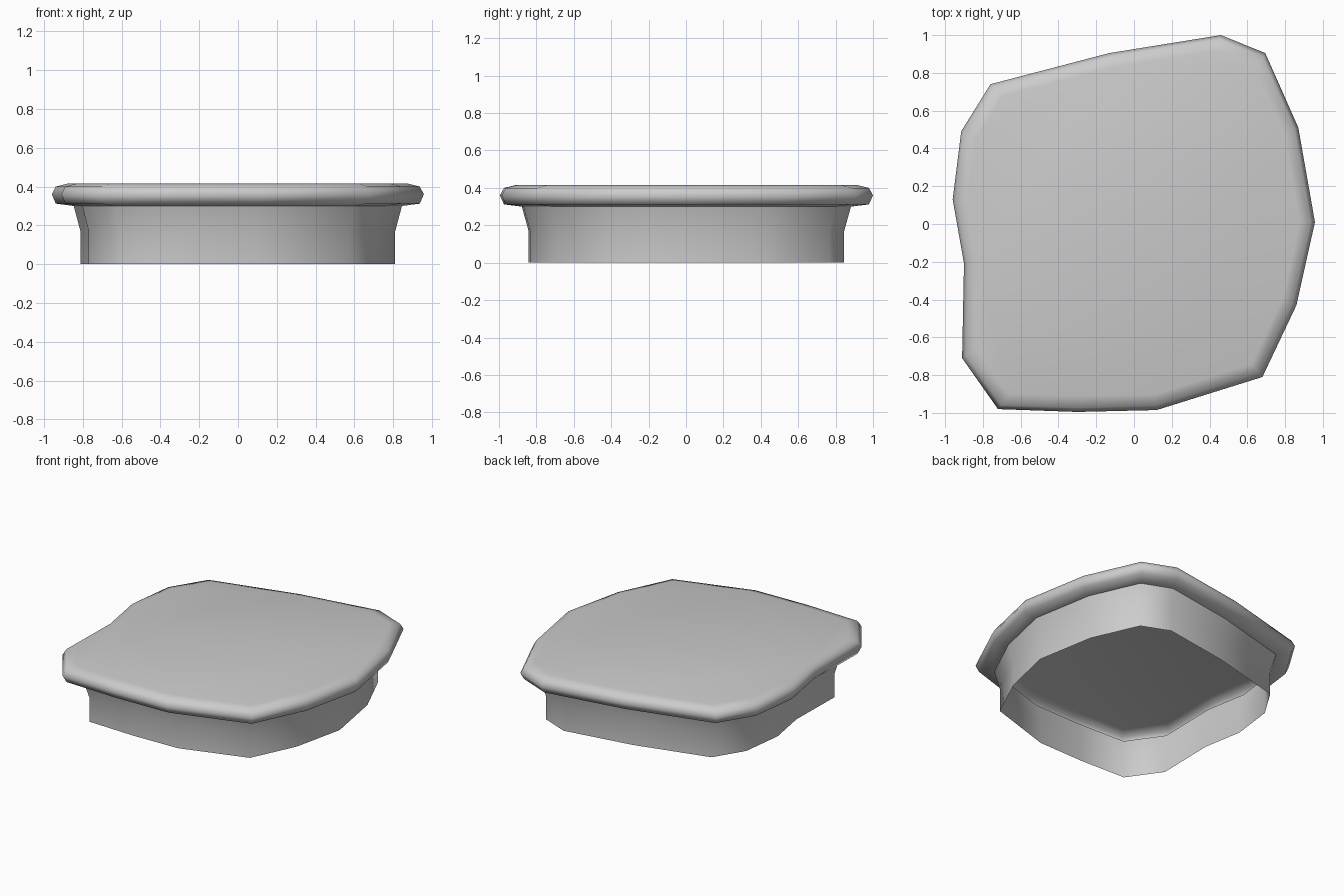
import bpy, bmesh, math

if "Cube" in bpy.data.objects:
    bpy.data.objects.remove(bpy.data.objects["Cube"])

# Irregular outline of the lid, counter-clockwise seen from above
OUTLINE = [(0.46, 1.0), (-0.13, 0.905), (-0.76, 0.74), (-0.915, 0.49),
           (-0.96, 0.13), (-0.90, -0.21), (-0.91, -0.71), (-0.72, -0.98),
           (-0.30, -0.995), (0.12, -0.985), (0.68, -0.81), (0.86, -0.43),
           (0.958, 0.01), (0.87, 0.51), (0.695, 0.905)]

# Section from the open bottom to the top: (outline scale, height)
SKIRT = [(0.846, 0.0), (0.846, 0.17), (0.882, 0.30)]
RIM = [(0.882, 0.30), (0.978, 0.312), (1.0, 0.36), (0.978, 0.40), (0.915, 0.415)]


def loft(bm, section, cap_top=False):
    """Stack scaled copies of the outline and bridge them with quads."""
    rings = [[bm.verts.new((x * s, y * s, z)) for x, y in OUTLINE]
             for s, z in section]
    n = len(OUTLINE)
    for low, high in zip(rings, rings[1:]):
        for i in range(n):
            j = (i + 1) % n
            bm.faces.new((low[i], low[j], high[j], high[i]))
    if cap_top:
        bm.faces.new(rings[-1])


# Hollow plug lid: open skirt below, rounded overhanging top above
bm = bmesh.new()
loft(bm, SKIRT)
loft(bm, RIM, cap_top=True)
bmesh.ops.remove_doubles(bm, verts=bm.verts, dist=0.0005)
mesh = bpy.data.meshes.new("plug_lid")
bm.to_mesh(mesh)
bm.free()
lid = bpy.data.objects.new("plug_lid", mesh)
bpy.context.collection.objects.link(lid)

# Smooth sides, crisp where the skirt meets the overhang
bpy.context.view_layer.objects.active = lid
lid.select_set(True)
bpy.ops.object.shade_smooth_by_angle(angle=math.radians(60))
